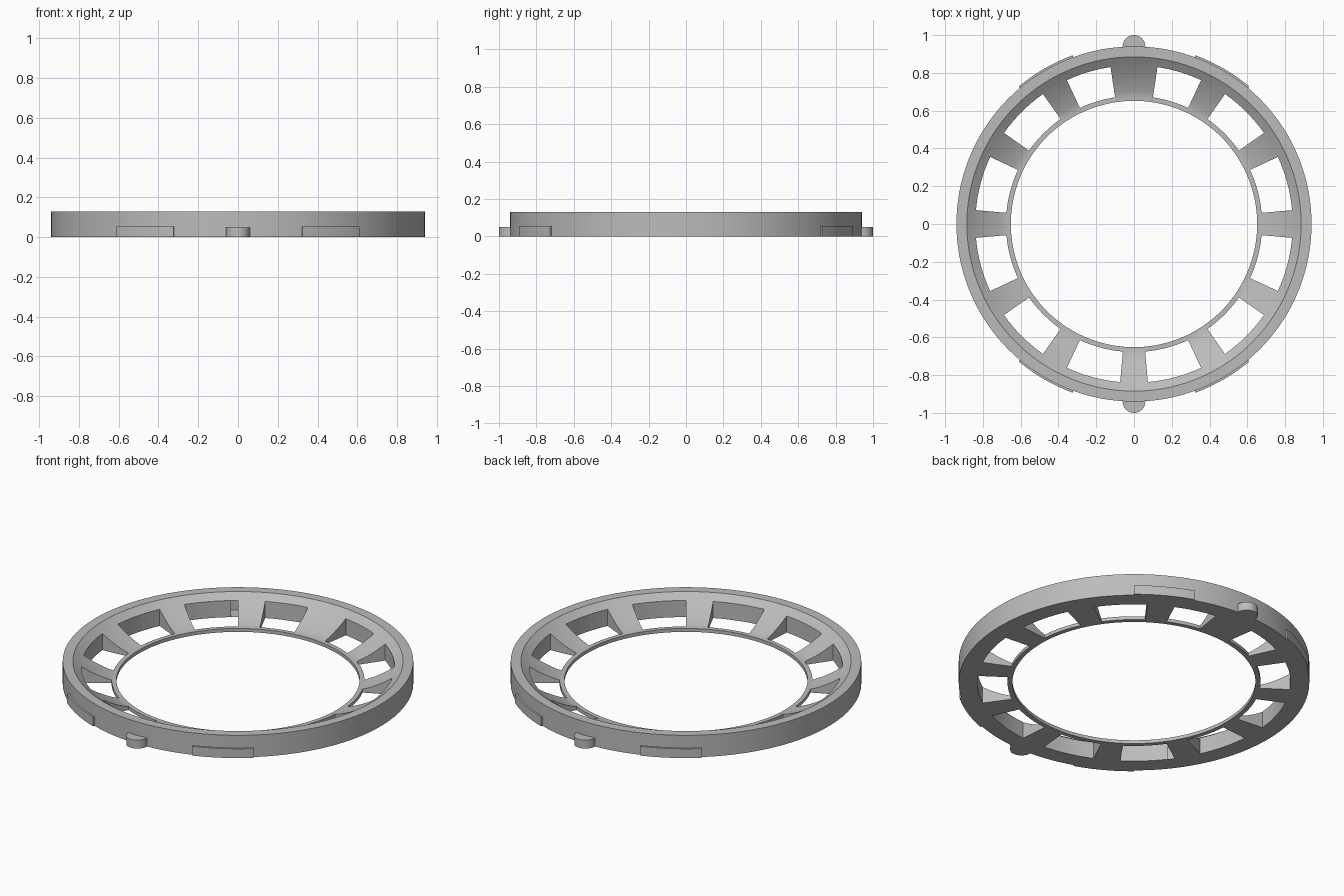
import bpy, bmesh
from math import cos, sin, radians, pi

if "Cube" in bpy.data.objects:
    bpy.data.objects.remove(bpy.data.objects["Cube"], do_unlink=True)

grey = bpy.data.materials.new("plain grey")
grey.use_nodes = True
colour = (0.5, 0.5, 0.5, 1)
grey.diffuse_color = colour
grey.node_tree.nodes["Principled BSDF"].inputs["Base Color"].default_value = colour


def finish(bm, name):
    bmesh.ops.recalc_face_normals(bm, faces=bm.faces)
    mesh = bpy.data.meshes.new(name)
    bm.to_mesh(mesh)
    bm.free()
    obj = bpy.data.objects.new(name, mesh)
    bpy.context.collection.objects.link(obj)
    mesh.materials.append(grey)
    return obj


def sweep(name, profile, start, end, steps):
    """Turn a closed (radius, height) profile about z, full circle or arc in degrees."""
    bm = bmesh.new()
    full = end - start == 360
    rings = []
    for i in range(steps if full else steps + 1):
        a = radians(start + (end - start) * i / steps)
        rings.append([bm.verts.new((r * cos(a), r * sin(a), z)) for r, z in profile])
    pairs = list(zip(rings, rings[1:]))
    if full:
        pairs.append((rings[-1], rings[0]))
    else:
        bm.faces.new(rings[0])
        bm.faces.new(rings[-1])
    n = len(profile)
    for one, two in pairs:
        for k in range(n):
            m = (k + 1) % n
            bm.faces.new((one[k], one[m], two[m], two[k]))
    return finish(bm, name)


def box_profile(r0, r1, z0, z1):
    return [(r0, z0), (r1, z0), (r1, z1), (r0, z1)]


def smooth(obj):
    bpy.ops.object.select_all(action="DESELECT")
    obj.select_set(True)
    bpy.context.view_layer.objects.active = obj
    bpy.ops.object.shade_smooth_by_angle(angle=radians(25))


# Ring body: flat rim, concave bowl wall and a thin inner lip
LIP, RIM, TOP, LIP_TOP = 0.678, 0.885, 0.13, 0.02
bowl = []
for i in range(9):
    d = (RIM - LIP) * i / 8
    bowl.append((LIP + d, LIP_TOP + 0.3 * d + 1.12 * d * d))
bowl[-1] = (RIM, TOP)
profile = [(0.94, 0), (0.94, TOP)] + bowl[::-1] + [(0.652, LIP_TOP), (0.652, 0)]
ring = sweep("ring_body", profile, 0, 360, 144)

# Twelve windows between the spokes; the back spoke is wider
for k in range(12):
    start, end = 30 * k + 5, 30 * k + 25
    if k == 2:
        end -= 3.5
    if k == 3:
        start += 3.5
    cutter = sweep("window_cutter", box_profile(LIP, 0.84, -0.1, 0.3), start, end, 8)
    cutter.hide_render = True
    cut = ring.modifiers.new("window", "BOOLEAN")
    cut.operation = "DIFFERENCE"
    cut.solver = "EXACT"
    cut.object = cutter
    bpy.ops.object.select_all(action="DESELECT")
    bpy.context.view_layer.objects.active = ring
    ring.select_set(True)
    bpy.ops.object.modifier_apply(modifier=cut.name)
    bpy.data.objects.remove(cutter, do_unlink=True)
smooth(ring)

# Four raised pads on the outer wall
for side, angle in (("back_left", 60), ("back_right", 120), ("front_right", 240), ("front_left", 300)):
    pad = sweep("pad_" + side, box_profile(0.93, 0.95, 0, 0.055), angle - 10, angle + 10, 10)
    smooth(pad)

# Round locating tabs at front and back
for side, s in (("front", -1), ("back", 1)):
    bm = bmesh.new()
    outline = [(0.06 * cos(pi * i / 20), s * (0.94 + 0.06 * sin(pi * i / 20))) for i in range(21)]
    outline += [(-0.06, s * 0.92), (0.06, s * 0.92)]
    base = bm.faces.new([bm.verts.new((x, y, 0)) for x, y in outline])
    top = bmesh.ops.extrude_face_region(bm, geom=[base])["geom"]
    bmesh.ops.translate(bm, vec=(0, 0, 0.05), verts=[v for v in top if isinstance(v, bmesh.types.BMVert)])
    smooth(finish(bm, "tab_" + side))
